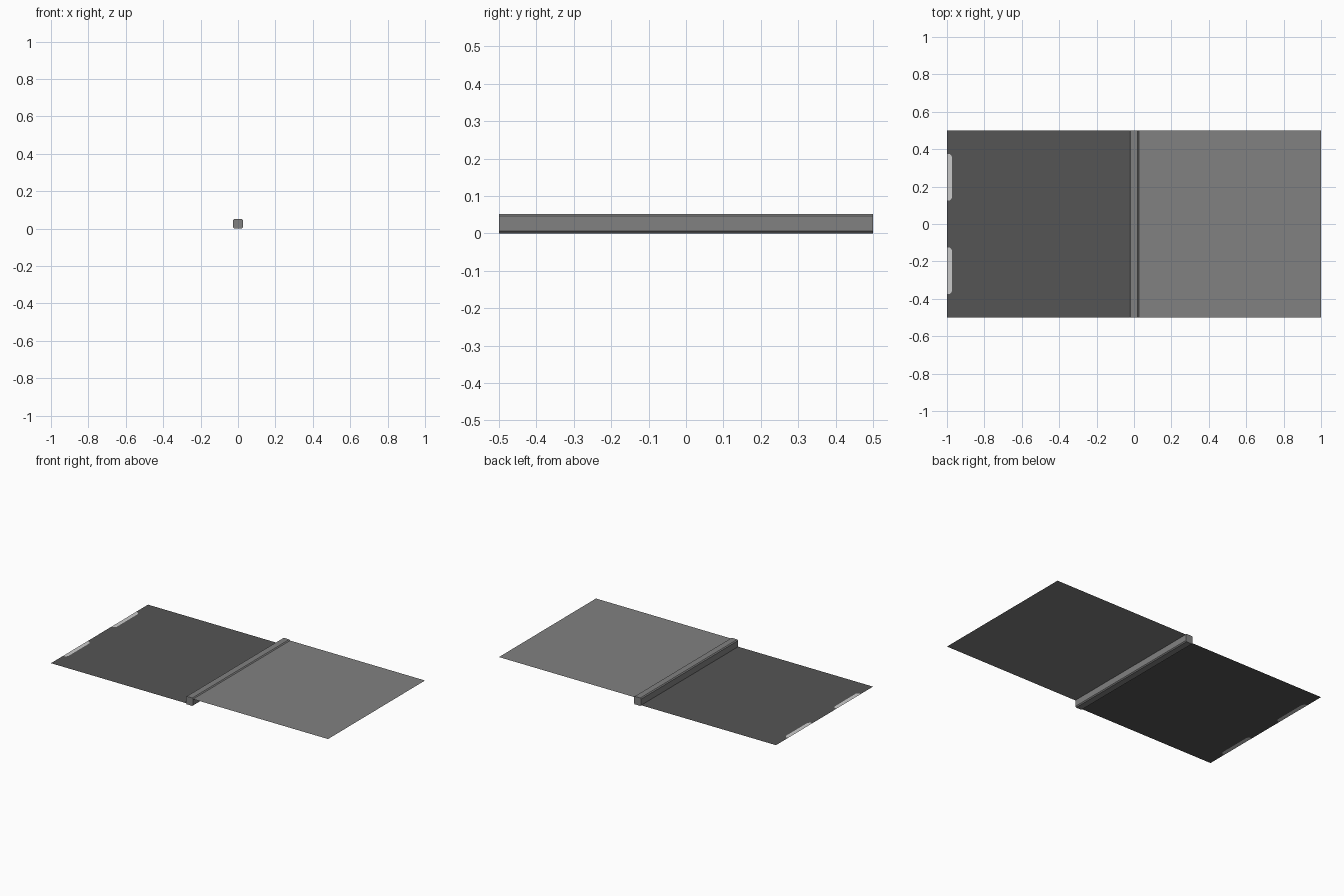
import bpy, bmesh

if "Cube" in bpy.data.objects:
    bpy.data.objects.remove(bpy.data.objects["Cube"])


def material(name, v):
    m = bpy.data.materials.new(name)
    m.diffuse_color = (v, v, v, 1)
    m.use_nodes = True
    m.node_tree.nodes["Principled BSDF"].inputs["Base Color"].default_value = m.diffuse_color
    return m


def make(name, polys, mat):
    """Object from a list of 3D polygons."""
    bm = bmesh.new()
    for p in polys:
        bm.faces.new([bm.verts.new(c) for c in p])
    bmesh.ops.remove_doubles(bm, verts=bm.verts, dist=1e-5)
    me = bpy.data.meshes.new(name)
    bm.to_mesh(me)
    bm.free()
    me.materials.append(mat)
    ob = bpy.data.objects.new(name, me)
    bpy.context.collection.objects.link(ob)
    return ob


grey = material("mid_grey", 0.22)
dark = material("dark_grey", 0.09)
light = material("light_grey", 0.60)

# central beam with slightly chamfered edges
W, H, C = 0.026, 0.052, 0.006
prof = [(-W + C, 0), (W - C, 0), (W, C), (W, H - C),
        (W - C, H), (-W + C, H), (-W, H - C), (-W, C)]
n = len(prof)
caps = [[(x, -0.5, z) for x, z in prof], [(x, 0.5, z) for x, z in reversed(prof)]]
sides = [[(prof[i][0], -0.5, prof[i][1]), (prof[i][0], 0.5, prof[i][1]),
          (prof[(i + 1) % n][0], 0.5, prof[(i + 1) % n][1]),
          (prof[(i + 1) % n][0], -0.5, prof[(i + 1) % n][1])] for i in range(n)]
beam = make("centre_beam", caps + [s[::-1] for s in sides], grey)

# upper sheet, paper thin
ZU, ZL = 0.046, 0.006
make("upper_sheet", [[(0.02, -0.5, ZU), (1, -0.5, ZU), (1, 0.5, ZU), (0.02, 0.5, ZU)]], grey)


# light tabs let into the outer edge of the lower sheet
def tab(cy):
    return [(-1, cy - 0.125, ZL), (-0.985, cy - 0.125, ZL), (-0.973, cy - 0.11, ZL),
            (-0.973, cy + 0.11, ZL), (-0.985, cy + 0.125, ZL), (-1, cy + 0.125, ZL)]


tabs = [tab(-0.25), tab(0.25)]
make("edge_tabs", tabs, light)

# lower sheet with notches for the tabs
outline = [(-1, -0.5, ZL)] + tabs[0] + tabs[1] + [(-1, 0.5, ZL), (-0.02, 0.5, ZL), (-0.02, -0.5, ZL)]
make("lower_sheet", [outline[::-1]], dark)
